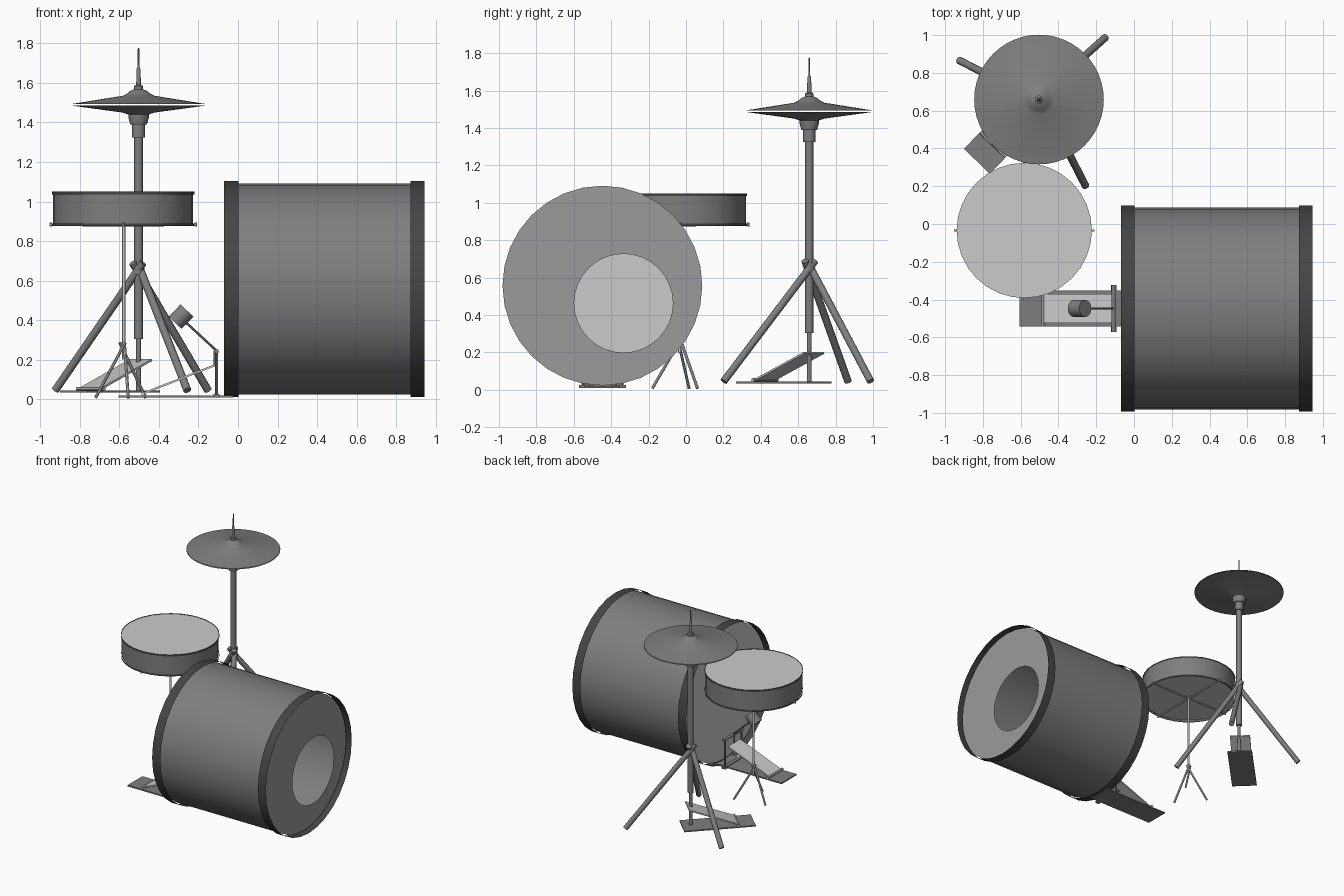
import bpy, bmesh
from math import sin, cos, pi, radians
from mathutils import Vector, Matrix

if "Cube" in bpy.data.objects:
    bpy.data.objects.remove(bpy.data.objects["Cube"])


def grey(name, v):
    m = bpy.data.materials.new(name)
    m.diffuse_color = (v, v, v, 1)
    m.use_nodes = True
    m.node_tree.nodes["Principled BSDF"].inputs["Base Color"].default_value = m.diffuse_color
    return m


DARK, BLACK, MID, LIGHT = grey("dark", 0.21), grey("black", 0.06), grey("mid", 0.33), grey("light", 0.66)


def finish(name, bm, mat, color):
    bm.transform(mat)
    me = bpy.data.meshes.new(name)
    bm.to_mesh(me)
    bm.free()
    me.materials.append(color)
    ob = bpy.data.objects.new(name, me)
    bpy.context.collection.objects.link(ob)
    bpy.context.view_layer.objects.active = ob
    bpy.ops.object.select_all(action='DESELECT')
    ob.select_set(True)
    bpy.ops.object.shade_smooth_by_angle(angle=radians(32))
    return ob


def lathe(name, prof, mat, n=32, color=DARK):
    """Revolve (radius, height) points around local z; radius 0 closes to a point."""
    bm = bmesh.new()
    rings = []
    for r, h in prof:
        if r == 0:
            rings.append([bm.verts.new((0, 0, h))] * n)
        else:
            rings.append([bm.verts.new((r * cos(2 * pi * i / n), r * sin(2 * pi * i / n), h))
                          for i in range(n)])
    for a, b in zip(rings, rings[1:]):
        for i in range(n):
            j = (i + 1) % n
            bm.faces.new(list(dict.fromkeys((a[i], a[j], b[j], b[i]))))
    return finish(name, bm, mat, color)


def rod(name, a, b, r, mat=Matrix(), n=12, color=DARK):
    a, b = Vector(a), Vector(b)
    d = b - a
    bm = bmesh.new()
    bmesh.ops.create_cone(bm, cap_ends=True, segments=n, radius1=r, radius2=r, depth=d.length)
    place = Matrix.Translation((a + b) / 2) @ d.to_track_quat('Z', 'Y').to_matrix().to_4x4()
    return finish(name, bm, mat @ place, color)


def box(name, size, center, mat=Matrix(), tilt=0, color=DARK):
    bm = bmesh.new()
    bmesh.ops.create_cube(bm, size=1)
    m = Matrix.Translation(center) @ Matrix.Rotation(tilt, 4, 'Y') @ Matrix.Diagonal((*size, 1))
    return finish(name, bm, mat @ m, color)


T = Matrix.Translation

# Bass drum: local z runs along world x, local x -> -z, local y -> y
BY, BZ = -0.447, 0.557
bass = T((0.003, BY, BZ)) @ Matrix.Rotation(pi / 2, 4, 'Y')
lathe("bass_shell", [(0.534, -0.03), (0.534, 0.90)], bass)
lathe("bass_rear_hoop", [(0.546, -0.073), (0.546, 0.0)], bass, color=BLACK)
lathe("bass_front_hoop", [(0.546, 0.87), (0.546, 0.941)], bass, color=BLACK)
lathe("bass_batter_head", [(0, -0.03), (0.534, -0.03)], bass, color=LIGHT)

# Front head with an off-centre port
bm = bmesh.new()
outer, port = [], []
for i in range(32):
    c, s = cos(2 * pi * i / 32), sin(2 * pi * i / 32)
    outer.append(bm.verts.new((0.534 * c, 0.534 * s, 0.90)))
    port.append(bm.verts.new((0.094 + 0.264 * c, 0.113 + 0.264 * s, 0.90)))
for i in range(32):
    j = (i + 1) % 32
    bm.faces.new((outer[i], outer[j], port[j], port[i]))
finish("bass_front_head", bm, bass, MID)

# Snare drum
SX, SY = -0.581, -0.034
snare = T((SX, SY, 0))
lathe("snare_shell", [(0.354, 0.885), (0.354, 1.042)], snare)
lathe("snare_top_hoop", [(0.36, 1.036), (0.36, 1.05)], snare, color=BLACK)
lathe("snare_bottom_hoop", [(0.36, 0.876), (0.36, 0.89)], snare, color=BLACK)
lathe("snare_top_head", [(0, 1.046), (0.358, 1.046)], snare, color=LIGHT)
lathe("snare_bottom_head", [(0, 0.892), (0.354, 0.892)], snare, color=LIGHT)

# Snare stand: post, basket arms with upturned tips, tripod
rod("snare_post", (0.003, 0, 0.2), (0.003, 0, 0.88), 0.008, snare, color=LIGHT)
for k in range(4):
    arm = snare @ Matrix.Rotation(k * pi / 2, 4, 'Z')
    rod("snare_arm", (0, 0, 0.88), (0.367, 0, 0.882), 0.006, arm, 8, LIGHT)
    rod("snare_arm_tip", (0.367, 0, 0.874), (0.367, 0, 0.894), 0.006, arm, 8, LIGHT)
for ang in (37, 157, 277):
    leg = snare @ Matrix.Rotation(radians(ang), 4, 'Z')
    rod("snare_leg", (-0.015, 0.008, 0.287), (0.148, 0.008, 0.008), 0.008, leg, 8, LIGHT)

# Hi-hat cymbals, clutch and tubes
HX, HY = -0.503, 0.659
hat = T((HX, HY, 0))
lathe("top_cymbal", [(0.343, 1.493), (0.08, 1.535), (0.06, 1.545), (0.043, 1.56), (0.022, 1.568)], hat, 48)
lathe("bottom_cymbal", [(0.343, 1.486), (0.08, 1.45), (0.06, 1.443), (0.043, 1.438), (0, 1.438)], hat, 48)
lathe("clutch", [(0.022, 1.56), (0.022, 1.585), (0.012, 1.59), (0.01, 1.67), (0.005, 1.68),
                 (0.004, 1.775), (0, 1.776)], hat, 16)
lathe("cymbal_seat", [(0, 1.45), (0.052, 1.45), (0.052, 1.425), (0.042, 1.39), (0.033, 1.39),
                      (0.033, 1.325), (0, 1.325)], hat, 20)
rod("hat_upper_tube", (0, 0, 0.305), (0, 0, 1.335), 0.022, hat, 16)
rod("hat_lower_tube", (0, 0, 0.035), (0, 0, 0.32), 0.013, hat)
rod("hat_leg_collar", (0, 0, 0.63), (0, 0, 0.68), 0.03, hat, 16)

# Hi-hat tripod: legs overshoot the pole slightly at the top
for fx, fy in ((-0.92, 0.875), (-0.145, 0.98), (-0.265, 0.197)):
    d = Vector((fx - HX, fy - HY, 0))
    u = d.normalized()
    side = Vector((-u.y, u.x, 0)) * 0.01
    rod("hat_leg", side - u * 0.03 + Vector((0, 0, 0.69)), d + side + Vector((0, 0, 0.045)), 0.02, hat)


# Pedals: local x runs from heel to toe
def pedal(label, m, length):
    box(label + "_base", (length, 0.19, 0.01), (length / 2, 0, 0.005), m)
    box(label + "_footboard", (0.40, 0.155, 0.01), (0.305, 0, 0.09), m, -0.375, LIGHT)
    rod(label + "_hinge", (0.125, -0.095, 0.018), (0.125, 0.095, 0.018), 0.01, m, 8, LIGHT)


kick = T((-0.605, BY, 0.01))
pedal("kick_pedal", kick, 0.58)
pedal("hat_pedal", T((-0.832, 0.332, 0.035)) @ Matrix.Rotation(radians(46), 4, 'Z'), 0.53)

# Kick pedal frame, chain and beater
for y in (-0.105, 0.105):
    rod("kick_frame_post", (0.497, y, 0), (0.497, y, 0.235), 0.008, kick, 8)
rod("kick_axle", (0.497, -0.125, 0.232), (0.497, 0.125, 0.232), 0.011, kick)
box("kick_frame_foot", (0.03, 0.25, 0.016), (0.497, 0, 0.008), kick)
rod("kick_chain", (0.488, 0, 0.155), (0.488, 0, 0.235), 0.006, kick, 8)
rod("beater_rod", (0.497, 0, 0.235), (0.335, 0, 0.385), 0.006, kick, 8)
rod("beater_head", (0.287, 0, 0.377), (0.347, 0, 0.439), 0.045, kick, 20)
